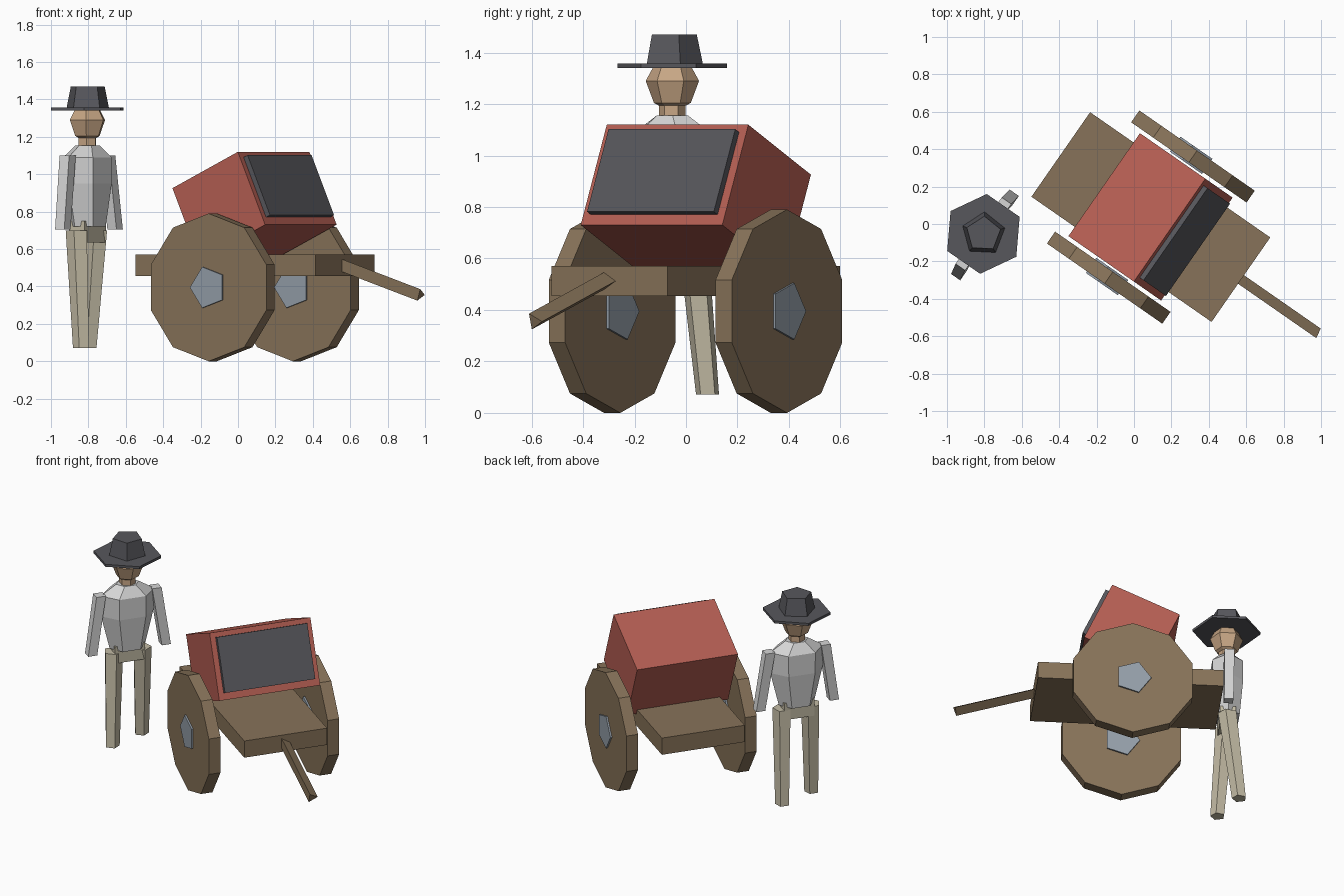
import bpy, bmesh
from math import sin, cos, pi, radians, sqrt
from mathutils import Matrix, Vector

if "Cube" in bpy.data.objects:
    bpy.data.objects.remove(bpy.data.objects["Cube"])


def material(name, *srgb):
    m = bpy.data.materials.new(name)
    m.diffuse_color = [((c + 0.055) / 1.055) ** 2.4 for c in srgb] + [1]
    m.use_nodes = True
    m.node_tree.nodes["Principled BSDF"].inputs["Base Color"].default_value = m.diffuse_color
    return m


WOOD = material("brown wood", .53, .45, .35)
RED = material("red paint", .71, .37, .325)
DARK = material("dark grey", .34, .34, .36)
METAL = material("grey metal", .58, .62, .66)
SKIN = material("skin", .78, .65, .52)
SHIRT = material("light shirt", .84, .84, .84)
TROUSERS = material("khaki trousers", .77, .74, .65)

TURN = Matrix.Rotation(radians(-34.8), 4, 'Z')
CART = Matrix.Translation((.09, .037, 0)) @ TURN
MAN = Matrix.Translation((-.805, -.053, 0)) @ TURN
X, Y, Z = Vector((1, 0, 0)), Vector((0, 1, 0)), Vector((0, 0, 1))


def loft(name, mat, root, rings, n, phase=0, u=X, v=Y):
    """Skin n-sided rings, each (centre, radius along u, radius along v)."""
    bm = bmesh.new()
    loops = []
    for p, ru, rv in rings:
        angles = [radians(phase) + 2 * pi * i / n for i in range(n)]
        loops.append([bm.verts.new(Vector(p) + u * ru * cos(a) + v * rv * sin(a)) for a in angles])
    for a, b in zip(loops, loops[1:]):
        for i in range(n):
            j = (i + 1) % n
            bm.faces.new((a[i], a[j], b[j], b[i]))
    bm.faces.new(loops[0])
    bm.faces.new(loops[-1])
    bmesh.ops.recalc_face_normals(bm, faces=bm.faces)
    me = bpy.data.meshes.new(name)
    bm.to_mesh(me)
    bm.free()
    me.materials.append(mat)
    ob = bpy.data.objects.new(name, me)
    ob.matrix_world = root
    bpy.context.collection.objects.link(ob)
    return ob


def box(name, mat, root, centre, size, tilt=0):
    """Box tilted nose-up about the local y axis."""
    u = Vector((cos(tilt), 0, sin(tilt)))
    v = Vector((-sin(tilt), 0, cos(tilt)))
    c, h = Vector(centre), Y * size[1] / 2
    ru, rv = size[0] / sqrt(2), size[2] / sqrt(2)
    return loft(name, mat, root, [(c - h, ru, rv), (c + h, ru, rv)], 4, 45, u, v)


# cart bed
box("cart_bed", WOOD, CART, (0, 0, .5125), (1.173, .55, .115))

# tilted chest with a dark panel on its front face
tilt = radians(24.5)
out, up = Vector((cos(tilt), 0, sin(tilt))), Vector((-sin(tilt), 0, cos(tilt)))
chest = Vector((-.002, 0, .828))
box("chest", RED, CART, chest, (.468, .67, .428), tilt)
box("chest_panel", DARK, CART, chest + out * .244 + up * .006, (.036, .60, .352), tilt)

# wheels and hubs
for side, s in (("near", -1), ("far", 1)):
    for part, mat, n, r, h, ph in (("wheel", WOOD, 10, .395, .0385, 90),
                                   ("hub", METAL, 5, .115, .049, 180)):
        y = s * .3945
        loft(f"{side}_{part}", mat, CART,
             [((0, y - h, .395), r, r), ((0, y + h, .395), r, r)], n, ph, X, Z)

# three-sided pull handle, sloping down
slope = radians(17.5)
loft("pull_handle", WOOD, CART, [((.53, -.008, .53), .037, .037), ((1.086, -.008, .355), .037, .037)],
     3, 0, Y, Vector((sin(slope), 0, cos(slope))))

# hat
loft("hat_brim", DARK, MAN, [((0, 0, 1.34), .214, .214), ((0, 0, 1.357), .214, .214)], 6)
loft("hat_crown", DARK, MAN, [((0, 0, 1.35), .12, .12), ((0, 0, 1.47), .095, .095)], 5, 122)

# head and neck
loft("head", SKIN, MAN, [((0, 0, z), r, r) for z, r in
                         ((1.17, .01), (1.205, .072), (1.29, .104), (1.345, .074))], 6)
loft("neck", SKIN, MAN, [((0, 0, 1.13), .052, .052), ((0, 0, 1.2), .052, .052)], 6)

# torso and hips
loft("torso", SHIRT, MAN, [((0, 0, z), a, b) for z, a, b in
                           ((.72, .09, .118), (.95, .112, .175), (1.09, .112, .178),
                            (1.155, .06, .075))], 6, 30)
box("hips", TROUSERS, MAN, (0, 0, .692), (.10, .20, .115))

# arms and legs, with a slight stride
for side, s, stride in (("right", -1, .045), ("left", 1, -.07)):
    loft(f"{side}_arm", SHIRT, MAN,
         [((0, s * .185, 1.10), .044, .044), ((.01, s * .245, .705), .042, .042)], 4, 45)
    loft(f"{side}_leg", TROUSERS, MAN,
         [((0, s * .095, .70), .062, .062), ((stride, s * .118, .072), .047, .047)], 5, 0)
